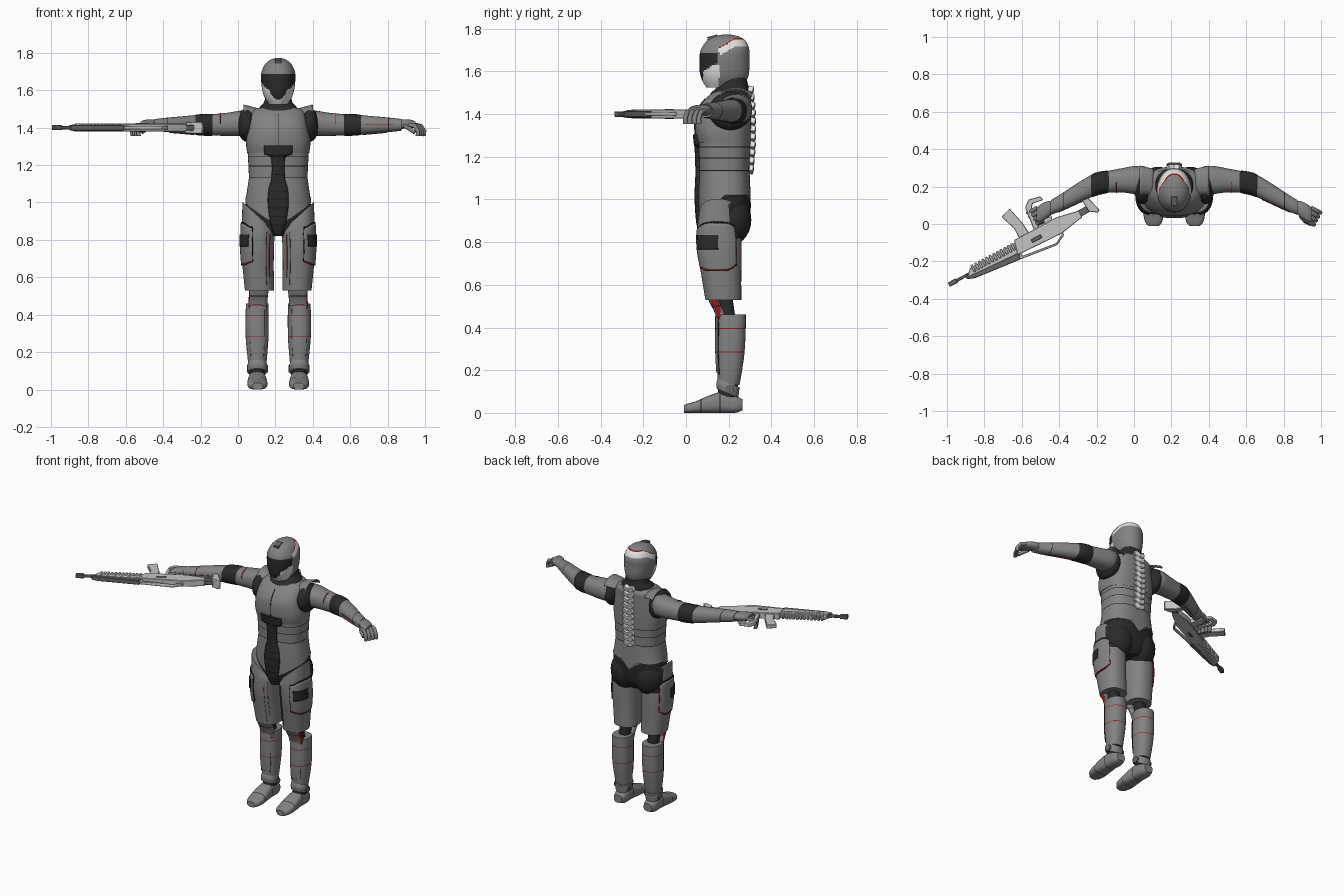
import bpy, bmesh, math
from math import radians, cos, sin
from mathutils import Vector, Matrix

if "Cube" in bpy.data.objects:
    bpy.data.objects.remove(bpy.data.objects["Cube"], do_unlink=True)

CENTRE = 0.215          # body stands off-centre because of the rifle
made = []
materials = {}


def colour(name, *rgb):
    m = bpy.data.materials.new(name)
    m.use_nodes = True
    rgba = (*rgb, 1)
    m.diffuse_color = rgba
    for node in m.node_tree.nodes:
        if node.type == 'BSDF_PRINCIPLED':
            node.inputs["Base Color"].default_value = rgba
    materials[name] = m


colour("armour_grey", .225, .225, .225)
colour("undersuit_dark", .023, .023, .023)
colour("seam_black", .01, .01, .01)
colour("pale_plate", .78, .78, .77)
colour("rifle_grey", .56, .56, .54)
colour("rifle_dark", .14, .14, .14)
colour("red_line", .3, .01, .01)


def finish(name, bm, mats, side=1):
    """Turn a body-local bmesh into an object, mirrored when side is -1."""
    for v in bm.verts:
        v.co.x = v.co.x * side + CENTRE
    bmesh.ops.recalc_face_normals(bm, faces=bm.faces)
    mesh = bpy.data.meshes.new(name)
    bm.to_mesh(mesh)
    bm.free()
    for m in mats:
        mesh.materials.append(materials[m])
    ob = bpy.data.objects.new(name, mesh)
    bpy.context.collection.objects.link(ob)
    made.append(ob)
    return ob


def smooth_rows(rings, sub):
    """Catmull-Rom subdivision of the ring list."""
    rows = []
    for i in range(len(rings) - 1):
        quad = [rings[max(0, min(len(rings) - 1, i + k))] for k in (-1, 0, 1, 2)]
        for j in range(sub):
            t = j / sub
            rows.append(tuple(b + t / 2 * (c - a + t * (2*a - 5*b + 4*c - d + t * (3*(b - c) + d - a)))
                              for a, b, c, d in zip(*quad)))
    return sorted(rows + [rings[-1]])


def row_at(rows, c):
    for a, b in zip(rows, rows[1:]):
        if a[0] <= c <= b[0]:
            t = (c - a[0]) / max(b[0] - a[0], 1e-6)
            return tuple(x + t * (y - x) for x, y in zip(a, b))
    return rows[0] if c < rows[0][0] else rows[-1]


def loft(name, rings, mat, axis='z', side=1, n=32, p=2.3, sub=4, arc=None, clip=None,
         grow=0, seams=(), seam_mat="seam_black", paint=None, warp=None):
    """Rings are (position on axis, two centre values, two radii). An arc makes a thin shell."""
    rows = smooth_rows(rings, sub)
    half = .002
    if clip:
        lo, hi = clip
        rows = [row_at(rows, lo)] + [r for r in rows if lo < r[0] < hi] + [row_at(rows, hi)]
    rows = sorted(rows + [row_at(rows, s + d) for s in seams for d in (-half, half)])
    a0, a1 = arc or (0, 360)
    count = n + 1 if arc else n
    bm = bmesh.new()
    grid = []
    for c, ca, cb, ra, rb in rows:
        line = []
        for k in range(count):
            a = radians(a0 + (a1 - a0) * k / n)
            u = ca + (ra + grow) * math.copysign(abs(cos(a)) ** (2 / p), cos(a))
            w = cb + (rb + grow) * math.copysign(abs(sin(a)) ** (2 / p), sin(a))
            co = Vector({'z': (u, w, c), 'y': (u, c, w), 'x': (c, u, w)}[axis])
            line.append(bm.verts.new(warp(co) if warp else co))
        grid.append(line)
    mats = [mat]
    for i in range(len(grid) - 1):
        mid = (rows[i][0] + rows[i + 1][0]) / 2
        for k in range(n):
            q = (k + 1) % count
            f = bm.faces.new((grid[i][k], grid[i][q], grid[i + 1][q], grid[i + 1][k]))
            pick = paint(f.calc_center_median()) if paint else None
            if any(abs(mid - s) < half for s in seams):
                pick = seam_mat
            if pick:
                if pick not in mats:
                    mats.append(pick)
                f.material_index = mats.index(pick)
    if not arc:
        bm.faces.new(grid[0])
        bm.faces.new(grid[-1])
    ob = finish(name, bm, mats, side)
    if arc:
        shell = ob.modifiers.new("thickness", 'SOLIDIFY')
        shell.thickness, shell.offset = .006, 0
    return ob


def ball(name, centre, size, mat, side=1):
    bm = bmesh.new()
    bmesh.ops.create_uvsphere(bm, u_segments=24, v_segments=14, radius=1,
                              matrix=Matrix.LocRotScale(Vector(centre), None, Vector(size)))
    return finish(name, bm, [mat], side)


def box(name, centre, size, mat, side=1, tilt=(0, 0)):
    bm = bmesh.new()
    turn = Matrix.Rotation(radians(tilt[1]), 3, 'Y') @ Matrix.Rotation(radians(tilt[0]), 3, 'X')
    bmesh.ops.create_cube(bm, size=1, matrix=Matrix.LocRotScale(Vector(centre), turn.to_quaternion(), Vector(size)))
    ob = finish(name, bm, [mat], side)
    ob.modifiers.new("soft_edge", 'BEVEL').width = .002


# Helmet: visor, jaw guards and rear band follow its surface
def helmet_paint(c):
    upper = min(1, max(0, (c.z - 1.6) / .04))
    if 1.535 < c.z < 1.685 and c.y < .08 + .065 * upper and abs(c.x) < .045 + .06 * upper:
        return "undersuit_dark"
    if c.z < 1.63 and c.y < .155:
        return "pale_plate"
    above = c.z - 1.69 - .045 * min(1, max(0, (c.y - .15) / .08))
    if c.y > .155 and abs(above) < .02:
        return "red_line" if above > .015 else "pale_plate"


loft("helmet", [(1.525, 0, .175, .05, .08), (1.56, 0, .18, .072, .105), (1.6, 0, .18, .085, .116),
                (1.66, 0, .18, .092, .117), (1.7, 0, .183, .089, .114), (1.74, 0, .188, .07, .093),
                (1.763, 0, .19, .042, .06), (1.773, 0, .19, .01, .015)],
     "armour_grey", n=72, sub=8, p=2.1, paint=helmet_paint)
box("helmet_crest", (0, .125, 1.757), (.035, .05, .02), "rifle_dark", tilt=(15, 0))

# Neck undersuit
loft("neck", [(1.42, 0, .2, .11, .08), (1.49, 0, .2, .105, .088), (1.515, 0, .215, .095, .08),
              (1.54, 0, .22, .074, .07), (1.6, 0, .21, .065, .065)], "undersuit_dark")

# Torso plates
chest = [(1.265, 0, .178, .166, .125), (1.32, 0, .173, .172, .131), (1.39, 0, .175, .165, .131),
         (1.44, 0, .185, .156, .12), (1.485, 0, .205, .142, .1), (1.505, 0, .215, .115, .08)]
loft("chest_plate", chest, "armour_grey", p=2.6, n=48)
loft("chest_centre_seam", chest, "seam_black", p=2.6, n=2, arc=(-90.1, -89.9), clip=(1.3, 1.47))
loft("rib_plates", [(1.12, 0, .18, .156, .117), (1.19, 0, .18, .159, .119), (1.28, 0, .18, .164, .123)],
     "armour_grey", p=2.6, n=48, seams=(1.135, 1.195, 1.245))


def abdomen_edge(v):
    if v.z < .96:
        if v.y < .18:
            v.z = .87 + .12 * min(1, abs(v.x) / .17) + .2 * max(0, v.y - .12)
        else:
            v.z = 1.02 - .06 * max(0, 1 - abs(v.x) / .06)
    elif v.z < 1.04 and v.y > .18:
        v.z = max(v.z, 1.03)
    return v


loft("abdomen_plate", [(.92, 0, .182, .176, .122), (1.04, 0, .18, .17, .122), (1.13, 0, .18, .157, .118)],
     "armour_grey", p=2.5, n=48, sub=1, warp=abdomen_edge)
loft("pelvis", [(.82, 0, .18, .07, .08), (.86, 0, .183, .13, .105), (.93, 0, .183, .175, .118),
                (1.04, 0, .183, .168, .119)], "undersuit_dark", p=2.4)
loft("front_panel", [(.83, 0, .085, .018, .02), (.89, 0, .07, .042, .022), (1.0, 0, .06, .056, .02),
                     (1.08, 0, .062, .05, .02), (1.13, 0, .062, .036, .018), (1.24, 0, .058, .038, .018),
                     (1.255, 0, .055, .072, .018), (1.305, 0, .05, .076, .018)],
     "undersuit_dark", p=3, seams=[.88 + .045 * i for i in range(9)])

# Spine of paired chevron vertebrae
for i in range(11):
    z = 1.14 + .037 * i
    for side in (1, -1):
        box("vertebra", (.016, .303 + .01 * sin(i / 10 * math.pi), z), (.04, .026, .03),
            "pale_plate", side, tilt=(-15, -28))

# Profiles for the mirrored limbs
thigh = [(.53, .1, .175, .078, .084), (.65, .107, .165, .083, .094), (.75, .11, .158, .087, .103),
         (.85, .108, .155, .087, .103), (.93, .115, .152, .076, .09)]
shin = [(.13, .111, .2, .047, .05), (.17, .112, .203, .052, .055), (.28, .113, .208, .061, .066),
        (.4, .113, .211, .062, .069), (.46, .112, .211, .059, .069)]
upper_arm = [(.175, .235, 1.425, .07, .068), (.21, .235, 1.423, .075, .067), (.27, .234, 1.418, .066, .062),
             (.352, .226, 1.415, .058, .057)]
forearm = [(.437, .206, 1.415, .06, .053), (.5, .174, 1.415, .056, .047), (.6, .118, 1.415, .046, .038),
           (.66, .088, 1.415, .039, .031)]


def thigh_top(v):
    if v.z > .85:
        v.z += (v.x - .11) * .9 * (v.z - .85) / .08
    return v


def round_plate(v):
    v.z = .78 + (v.z - .78) * (1 - .22 * min(1, abs(v.y - .145) / .085) ** 4)
    return v


for side, label in ((1, "left"), (-1, "right")):
    def part(name, *args, **kw):
        return loft(label + "_" + name, *args, side=side, **kw)

    # Leg armour, with undersuit showing behind the upper thigh
    ball(label + "_buttock", (.086, .208, .905), (.098, .098, .12), "undersuit_dark", side)
    part("thigh", thigh, "armour_grey", warp=thigh_top, n=40, sub=6,
         paint=lambda c: "undersuit_dark" if c.z > .81 and c.y > .205 else None)
    part("thigh_plate", thigh, "armour_grey", arc=(-75, 42), clip=(.67, .89), grow=.004, warp=round_plate)
    for edge, mat in ((.668, "red_line"), (.892, "seam_black")):
        part("thigh_plate_edge", thigh, mat, arc=(-75, 42), clip=(edge - .004, edge + .004), grow=.004,
             warp=round_plate)
    for a, mat in ((-76, "seam_black"), (42, "red_line")):
        part("thigh_plate_side", thigh, mat, n=2, arc=(a, a + 2), clip=(.67, .89), grow=.004, warp=round_plate)
    part("thigh_pocket", thigh, "undersuit_dark", arc=(-62, -2), clip=(.765, .83), grow=.008)
    part("thigh_inner_line", thigh, "red_line", n=2, arc=(-134, -132), clip=(.6, .83))
    part("thigh_inner_seam", thigh, "seam_black", n=2, arc=(-118, -117), clip=(.56, .84))
    part("knee", [(.41, .11, .18, .05, .03), (.47, .108, .158, .05, .024), (.52, .105, .133, .052, .024),
                  (.57, .103, .12, .052, .024)], "armour_grey", p=3, seams=(.45, .5),
         paint=lambda c: "red_line" if c.x > .152 and c.z > .44 and c.y < .16 else None)
    part("knee_joint", [(.42, .11, .2, .036, .035), (.56, .103, .18, .036, .035)], "undersuit_dark")
    part("shin", shin, "armour_grey", seams=(.285, .395), seam_mat="red_line")
    part("shin_plate", shin, "armour_grey", arc=(-125, -55), clip=(.19, .455), grow=.002,
         seams=(.285, .395, .448), seam_mat="red_line")
    for a in (-126, -55):
        part("shin_plate_edge", shin, "seam_black", n=2, arc=(a, a + 1), clip=(.18, .45), grow=.001)
    part("ankle", [(.05, .112, .19, .04, .045), (.15, .112, .2, .04, .045)], "undersuit_dark")
    part("ankle_cuff", [(.09, .112, .195, .05, .05), (.115, .112, .195, .054, .053), (.14, .112, .2, .05, .051)],
         "armour_grey", warp=lambda v: Vector((v.x, v.y, v.z - .4 * (v.y - .2))))
    part("ankle_hinge", [(.055, .205, .11, .02, .02), (.168, .205, .11, .02, .02)], "rifle_dark", axis='x', sub=1)
    part("boot", [(-.01, .11, .018, .028, .018), (.01, .11, .022, .045, .022), (.05, .111, .028, .053, .028),
                  (.11, .112, .041, .051, .041), (.17, .112, .049, .045, .049), (.23, .112, .04, .043, .04),
                  (.265, .112, .038, .03, .026)], "armour_grey", axis='y', p=2.8, seams=(.07, .16))

    # Arm armour
    ball(label + "_shoulder_joint", (.168, .208, 1.415), (.05, .102, .09), "undersuit_dark", side)
    part("upper_arm", upper_arm, "armour_grey", axis='x')
    part("upper_arm_line", upper_arm, "red_line", axis='x', arc=(95, 175), clip=(.306, .31))
    part("shoulder_pad", [(.11, .225, 1.44, .07, .055), (.185, .232, 1.435, .082, .08)], "armour_grey",
         axis='x', arc=(30, 150), grow=.006)
    part("elbow", [(.335, .228, 1.415, .052, .053), (.36, .225, 1.415, .06, .059), (.4, .218, 1.415, .062, .058),
                   (.435, .207, 1.415, .062, .055), (.46, .195, 1.415, .052, .046)], "undersuit_dark", axis='x')
    part("forearm", forearm, "armour_grey", axis='x', seams=(.59,))
    part("forearm_line", forearm, "red_line", axis='x', n=2, arc=(-91, -89), clip=(.45, .58))
    part("forearm_front_line", forearm, "red_line", axis='x', n=2, arc=(179, 181), clip=(.47, .62))

    # Hand with bent fingers
    part("palm", [(.65, .092, 1.417, .032, .025), (.68, .077, 1.42, .044, .024), (.715, .058, 1.42, .046, .021),
                  (.735, .047, 1.415, .036, .017)], "armour_grey", axis='x', seams=(.66,))
    along, across = Vector((.88, -.47, 0)), Vector((.47, .88, 0))
    knuckle = Vector((.715, .055, 1.415))
    bends = [(0, 0), (.035, -.005), (.056, -.033), (.054, -.06)]
    fingers = [[knuckle + across * (i - 1.5) * .024 + along * d + Vector((0, 0, h)) for d, h in bends]
               for i in range(4)]
    fingers.append([Vector((.675, .045, 1.41)), Vector((.7, .015, 1.395)), Vector((.73, .0, 1.375))])
    for path in fingers:
        curve = bpy.data.curves.new(label + "_finger", 'CURVE')
        curve.dimensions, curve.bevel_depth, curve.bevel_resolution = '3D', .0115, 2
        curve.use_fill_caps = True
        line = curve.splines.new('POLY')
        line.points.add(len(path) - 1)
        for point, co in zip(line.points, path):
            point.co = (co.x * side + CENTRE, co.y, co.z, 1)
        curve.materials.append(materials["armour_grey"])
        bpy.context.collection.objects.link(bpy.data.objects.new(label + "_finger", curve))

# Rifle lying on its side: outlines are (distance from muzzle, distance towards the magazine)
muzzle, back, under = Vector((-.99 - CENTRE, -.325, 1.4)), Vector((.88, .474, 0)), Vector((-.474, .88, 0))


def rifle_part(name, outline, thick, mat):
    bm = bmesh.new()
    face = bm.faces.new([bm.verts.new(muzzle + back * s + under * t - Vector((0, 0, thick / 2)))
                         for s, t in outline])
    new = bmesh.ops.extrude_face_region(bm, geom=[face])["geom"]
    bmesh.ops.translate(bm, verts=[g for g in new if isinstance(g, bmesh.types.BMVert)], vec=(0, 0, thick))
    finish(name, bm, [mat]).modifiers.new("soft_edge", 'BEVEL').width = .003


def bar(name, s0, s1, t0, t1, thick, mat):
    rifle_part(name, [(s0, t0), (s1, t0), (s1, t1), (s0, t1)], thick, mat)


bar("muzzle_brake", 0, .05, -.013, .013, .026, "rifle_dark")
bar("barrel", .04, .15, -.008, .008, .017, "rifle_dark")
rifle_part("lower_handguard", [(.1, -.02), (.14, -.035), (.4, -.062), (.42, 0), (.1, 0)], .03, "rifle_dark")
rifle_part("upper_handguard", [(.11, -.012), (.42, -.03), (.42, .03), (.14, .025)], .036, "rifle_grey")
for i in range(12):
    bar("rail_fin", .15 + .022 * i, .164 + .022 * i, -.005, .037, .042, "rifle_grey")
rifle_part("receiver", [(.4, -.035), (.66, -.045), (.8, -.02), (.8, .02), (.68, .045), (.42, .045)], .042, "rifle_grey")
bar("ejection_port", .5, .56, -.015, .005, .048, "rifle_dark")
rifle_part("carry_handle", [(.4, -.062), (.61, -.088), (.67, -.058), (.67, -.04), (.655, -.052),
                            (.61, -.076), (.42, -.05), (.42, -.03), (.4, -.03)], .02, "rifle_grey")
rifle_part("magazine", [(.45, .04), (.51, .04), (.505, .1), (.48, .205), (.42, .186), (.45, .1)], .026, "rifle_grey")
rifle_part("trigger_guard", [(.54, .04), (.555, .17), (.59, .2), (.655, .185), (.66, .16), (.6, .17),
                             (.585, .15), (.57, .04)], .02, "rifle_grey")
rifle_part("pistol_grip", [(.6, .03), (.65, .03), (.67, .13), (.62, .13)], .03, "rifle_grey")
bar("stock_neck", .79, .86, -.014, .022, .03, "rifle_dark")
rifle_part("butt_plate", [(.845, -.01), (.885, -.038), (.9, -.03), (.87, .08), (.84, .076)], .06, "rifle_grey")

# Smooth shading with sharp plate edges
bpy.ops.object.select_all(action='DESELECT')
for ob in made:
    ob.select_set(True)
bpy.context.view_layer.objects.active = made[0]
bpy.ops.object.shade_smooth_by_angle(angle=radians(40))
